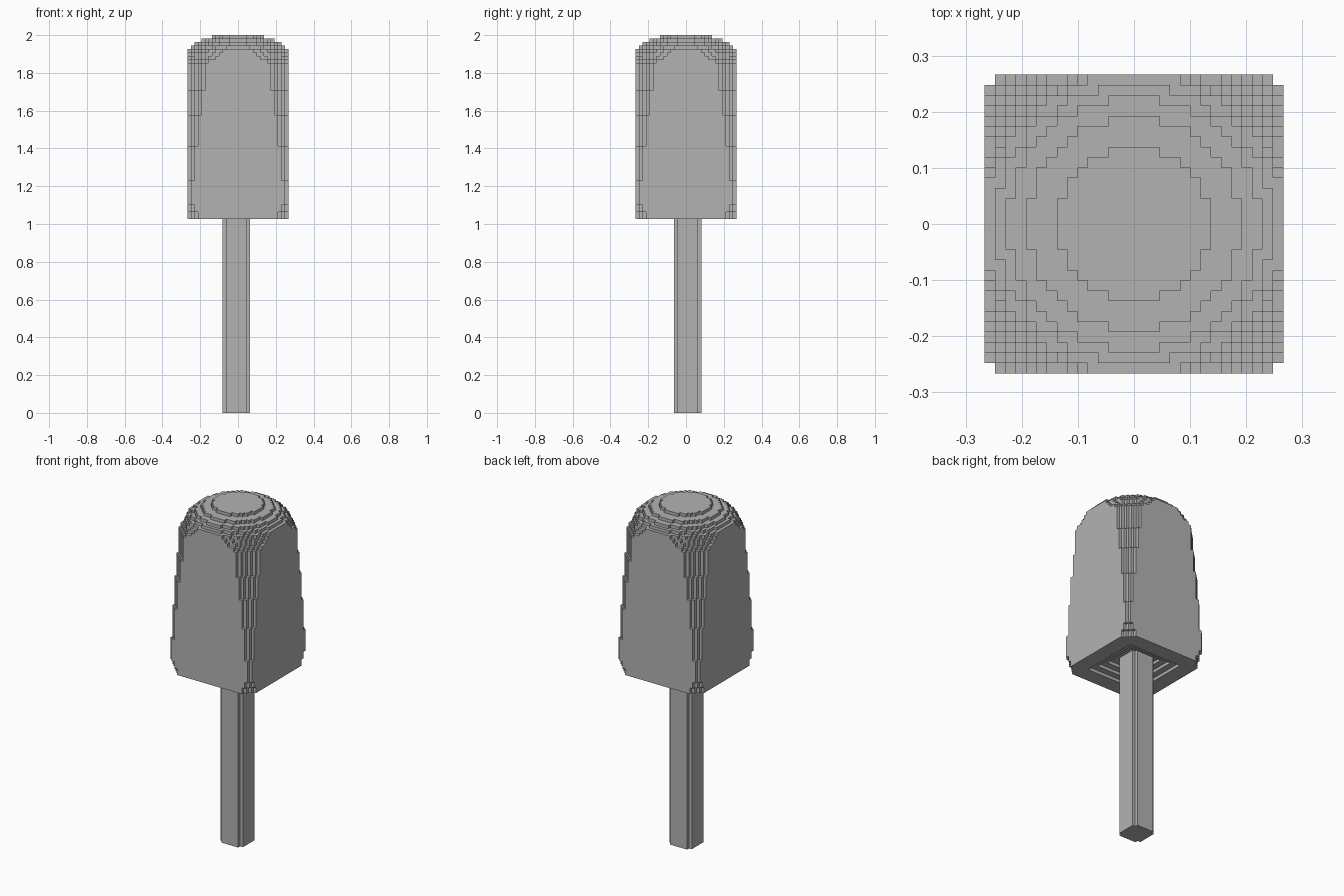
import bpy, bmesh
from mathutils import Vector

if "Cube" in bpy.data.objects:
    bpy.data.objects.remove(bpy.data.objects["Cube"], do_unlink=True)

V = 2 / 109          # edge of one small cube
HANDLE_TOP = 56      # handle height below the head, in cubes
HALF = 14            # head reaches this many cubes either side of the middle

grey = bpy.data.materials.new("plain grey")
grey.use_nodes = True
grey.diffuse_color = (0.45, 0.45, 0.45, 1)
grey.node_tree.nodes["Principled BSDF"].inputs["Base Color"].default_value = (0.45, 0.45, 0.45, 1)


def block_object(name, cells):
    """Skin a set of cubes with faces only where they are exposed."""
    bm = bmesh.new()
    verts = {}

    def vert(p):
        if p not in verts:
            verts[p] = bm.verts.new(Vector((p[0] - 0.5, p[1] - 0.5, p[2])) * V)
        return verts[p]

    for c in cells:
        for axis in range(3):
            u, w = (axis + 1) % 3, (axis + 2) % 3
            for side in (0, 1):
                near = list(c)
                near[axis] += 2 * side - 1
                if tuple(near) in cells:
                    continue
                quad = []
                for du, dw in ((0, 0), (1, 0), (1, 1), (0, 1)):
                    p = list(c)
                    p[axis] += side
                    p[u] += du
                    p[w] += dw
                    quad.append(vert(tuple(p)))
                bm.faces.new(quad if side else quad[::-1])
    # merge flat runs of squares
    bmesh.ops.dissolve_limit(bm, angle_limit=0.01, verts=bm.verts[:], edges=bm.edges[:])
    mesh = bpy.data.meshes.new(name)
    bm.to_mesh(mesh)
    bm.free()
    mesh.materials.append(grey)
    obj = bpy.data.objects.new(name, mesh)
    bpy.context.collection.objects.link(obj)


# head: round layers clipped to a square, as (layer count, radius squared) from the bottom
layers = [(2, 327), (2, 350), (7, 375), (10, 350), (9, 327), (7, 305), (8, 285),
          (1, 262), (1, 239), (1, 225), (1, 216), (1, 181), (1, 150), (1, 106), (1, 55)]
# stepped square recess under the head, half widths from the bottom
recess = [9, 7, 5]
span = range(-HALF, HALF + 1)
head = set()
k = 0
for count, r2 in layers:
    for _ in range(count):
        hole = recess[k] if k < len(recess) else -1
        head |= {(x, y, HANDLE_TOP + k) for x in span for y in span
                 if x * x + y * y <= r2 and max(abs(x), abs(y)) > hole}
        k += 1
block_object("head", head)

# handle: square post with notched corners, running up into the recess
xs, ys = range(-4, 4), range(-3, 5)
handle = {(x, y, z) for x in xs for y in ys for z in range(HANDLE_TOP + len(recess))
          if not (x in (xs[0], xs[-1]) and y in (ys[0], ys[-1]))}
block_object("handle", handle)
